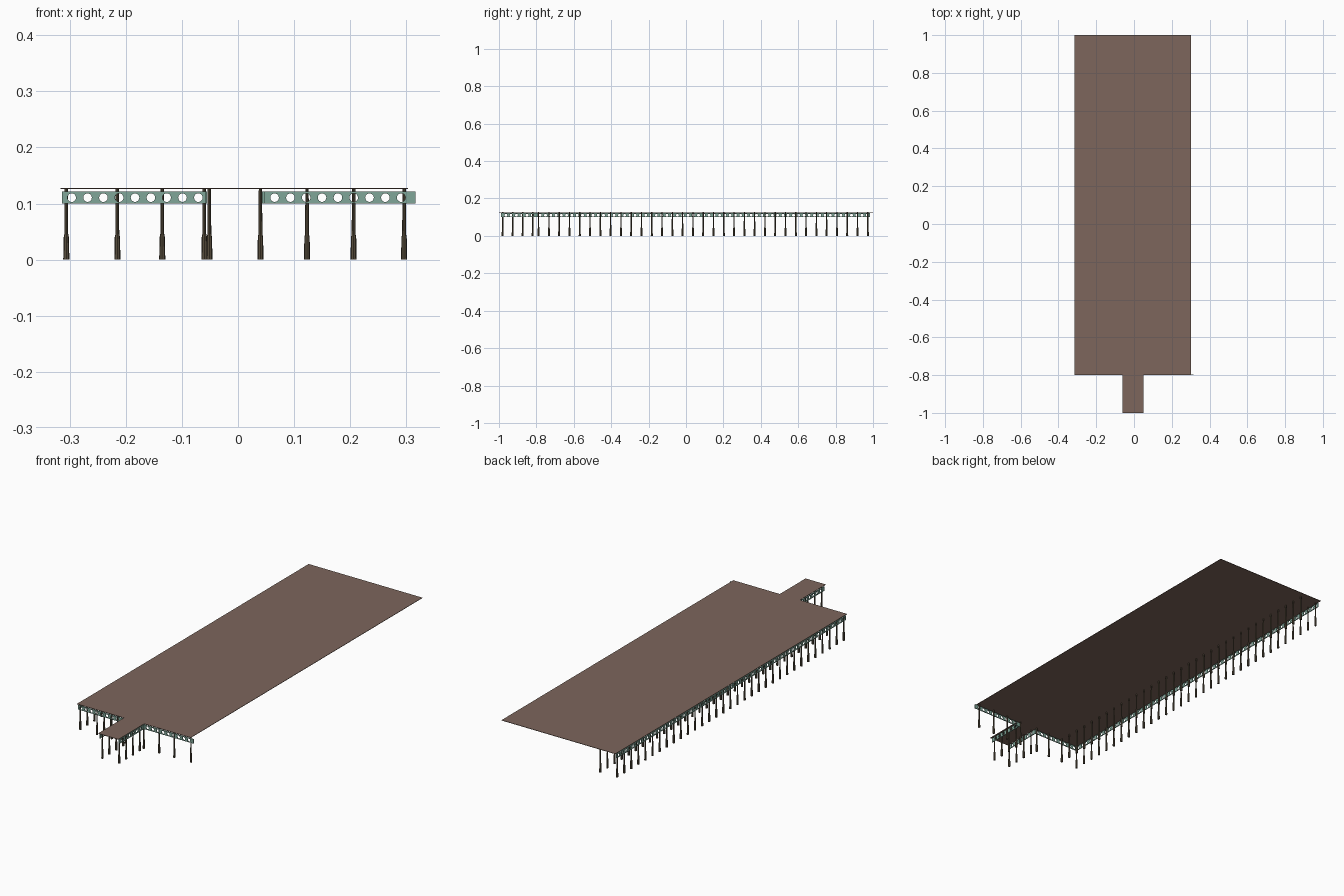
import bpy, bmesh, math

cube = bpy.data.objects.get("Cube")
if cube:
    bpy.data.objects.remove(cube, do_unlink=True)

DECK_Z = 0.127
BEAM_LOW, BEAM_HIGH = 0.1, 0.121
HOLE_STEP, HOLE_R = 0.0282, 0.0077


def material(name, rgb):
    m = bpy.data.materials.new(name)
    m.use_nodes = True
    m.diffuse_color = (*rgb, 1)
    m.node_tree.nodes["Principled BSDF"].inputs["Base Color"].default_value = (*rgb, 1)
    return m


deck_brown = material("deck brown", (0.205, 0.133, 0.107))
pile_wood = material("dark pile wood", (0.098, 0.076, 0.047))
beam_green = material("beam green", (0.216, 0.381, 0.314))


def add_object(name, mesh, mat):
    mesh.materials.clear()
    mesh.materials.append(mat)
    ob = bpy.data.objects.new(name, mesh)
    bpy.context.scene.collection.objects.link(ob)
    return ob


# Thin deck with a narrow walkway at the front
def make_deck():
    outline = [(-0.316, -0.8), (-0.06, -0.8), (-0.06, -1), (0.05, -1),
               (0.05, -0.8), (0.303, -0.8), (0.303, 1), (-0.316, 1)]
    bm = bmesh.new()
    face = bm.faces.new([bm.verts.new((x, y, DECK_Z - 0.001)) for x, y in outline])
    top = bmesh.ops.extrude_face_region(bm, geom=[face])["geom"]
    moved = [v for v in top if isinstance(v, bmesh.types.BMVert)]
    bmesh.ops.translate(bm, verts=moved, vec=(0, 0, 0.002))
    bmesh.ops.recalc_face_normals(bm, faces=bm.faces)
    mesh = bpy.data.meshes.new("deck")
    bm.to_mesh(mesh)
    bm.free()
    add_object("deck", mesh, deck_brown)


# Pile with a wider tapered foot, shared by every post
def make_pile_mesh():
    profile = [(0.0055, 0), (0.0047, 0.04), (0.0034, 0.046), (0.003, DECK_Z)]
    bm = bmesh.new()
    for (r1, z1), (r2, z2) in zip(profile, profile[1:]):
        part = bmesh.ops.create_cone(bm, cap_ends=False, segments=8,
                                     radius1=r1, radius2=r2, depth=z2 - z1)
        bmesh.ops.translate(bm, verts=part["verts"], vec=(0, 0, (z1 + z2) / 2))
    bmesh.ops.remove_doubles(bm, verts=bm.verts, dist=0.0001)
    bmesh.ops.holes_fill(bm, edges=bm.edges, sides=8)
    bmesh.ops.recalc_face_normals(bm, faces=bm.faces)
    mesh = bpy.data.meshes.new("pile")
    bm.to_mesh(mesh)
    bm.free()
    return mesh


# Flat beam pierced by a row of round holes
def make_beam(name, start, length, along_y=False):
    curve = bpy.data.curves.new(name + "_outline", "CURVE")
    curve.dimensions = "2D"
    curve.fill_mode = "BOTH"
    curve.extrude = 0.002
    height = BEAM_HIGH - BEAM_LOW

    def loop(points):
        spline = curve.splines.new("POLY")
        spline.points.add(len(points) - 1)
        for p, (x, y) in zip(spline.points, points):
            p.co = (x, y, 0, 1)
        spline.use_cyclic_u = True

    loop([(0, 0), (length, 0), (length, height), (0, height)])
    count = int(length / HOLE_STEP)
    margin = (length - (count - 1) * HOLE_STEP) / 2
    for i in range(count):
        cx = margin + i * HOLE_STEP
        angles = [k * math.tau / 14 for k in range(14)]
        loop([(cx + HOLE_R * math.cos(a), height / 2 + HOLE_R * math.sin(a))
              for a in angles])
    helper = bpy.data.objects.new(name + "_helper", curve)
    bpy.context.scene.collection.objects.link(helper)
    bpy.context.view_layer.update()
    graph = bpy.context.evaluated_depsgraph_get()
    mesh = bpy.data.meshes.new_from_object(helper.evaluated_get(graph))
    bpy.data.objects.remove(helper, do_unlink=True)
    for poly in mesh.polygons:
        poly.use_smooth = False
    ob = add_object(name, mesh, beam_green)
    ob.location = (*start, BEAM_LOW)
    ob.rotation_euler = (math.pi / 2, 0, math.pi / 2 if along_y else 0)


make_deck()
pile = make_pile_mesh()


def add_pile(name, x, y):
    add_object(name, pile, pile_wood).location = (x, y, 0)


# Two long rows of piles along one side
for i in range(33):
    y = -0.788 + i * 0.055
    add_pile("outer_side_pile", -0.306, y)
    add_pile("inner_side_pile", -0.215, y)

# Piles along the front edge
for x in (-0.135, -0.06, 0.04, 0.123, 0.206, 0.296):
    add_pile("front_pile", x, -0.788)

# Piles under both sides of the walkway
for x in (-0.051, 0.04):
    for i in range(4):
        add_pile("walkway_pile", x, -0.98 + i * 0.0535)

# Pierced beams below the deck edges
make_beam("front_right_beam", (-0.312, -0.795), 0.257)
make_beam("front_left_beam", (0.04, -0.795), 0.276)
make_beam("side_beam", (-0.312, -0.795), 1.78, True)
make_beam("walkway_right_beam", (-0.057, -0.99), 0.195, True)
make_beam("walkway_left_beam", (0.045, -0.99), 0.195, True)
